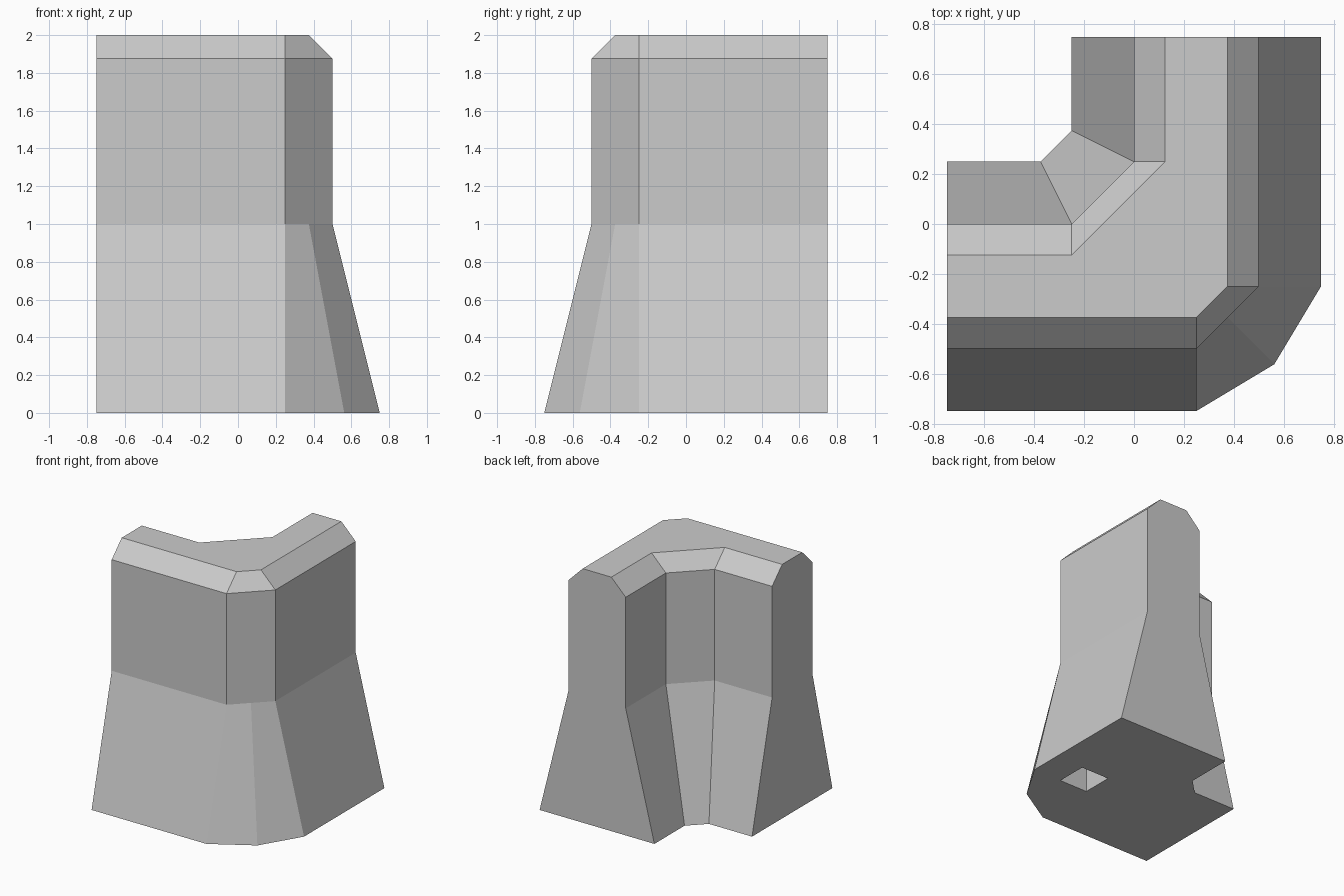
import bpy
import bmesh

if "Cube" in bpy.data.objects:
    bpy.data.objects.remove(bpy.data.objects["Cube"])

# height, outer face offset, outer corner middle, inner face offset, inner corner x
LEVELS = [
    (0.0, 0.75, 0.5625, 0.25, -0.375),     # flared foot
    (1.0, 0.50, 0.375, 0.0, -0.25),        # top of the flare
    (1.875, 0.50, 0.375, 0.0, -0.25),      # start of the chamfer
    (2.0, 0.375, 0.3125, -0.125, -0.25),   # flat top
]


def outline(outer, mid, inner, corner):
    """L-shaped outline: one arm plus its mirror across y = -x."""
    arm = [(corner, inner), (-0.75, inner), (-0.75, -outer), (0.25, -outer)]
    mirrored = [(-y, -x) for x, y in reversed(arm)]
    return arm + [(mid, -mid)] + mirrored


# Corner wall: stacked outlines joined by flat faces
bm = bmesh.new()
rings = []
for z, *section in LEVELS:
    rings.append([bm.verts.new((x, y, z)) for x, y in outline(*section)])
for low, high in zip(rings, rings[1:]):
    n = len(low)
    for i in range(n):
        j = (i + 1) % n
        bm.faces.new((low[i], low[j], high[j], high[i]))
bm.faces.new(rings[-1])
bm.faces.new(list(reversed(rings[0])))
bmesh.ops.recalc_face_normals(bm, faces=bm.faces)
mesh = bpy.data.meshes.new("corner_wall")
bm.to_mesh(mesh)
bm.free()
wall = bpy.data.objects.new("corner_wall", mesh)
bpy.context.collection.objects.link(wall)

# Square socket in the underside
bpy.ops.mesh.primitive_cube_add(size=1, location=(0.375, -0.125, 0))
cutter = bpy.context.object
cutter.name = "socket_cutter"
cutter.scale = (0.25, 0.25, 1.0)
cutter.hide_render = True
cut = wall.modifiers.new("socket", 'BOOLEAN')
cut.operation = 'DIFFERENCE'
cut.solver = 'EXACT'
cut.object = cutter

# Apply the cut and drop the helper
bpy.context.view_layer.objects.active = wall
bpy.ops.object.modifier_apply(modifier=cut.name)
bpy.data.objects.remove(cutter)
